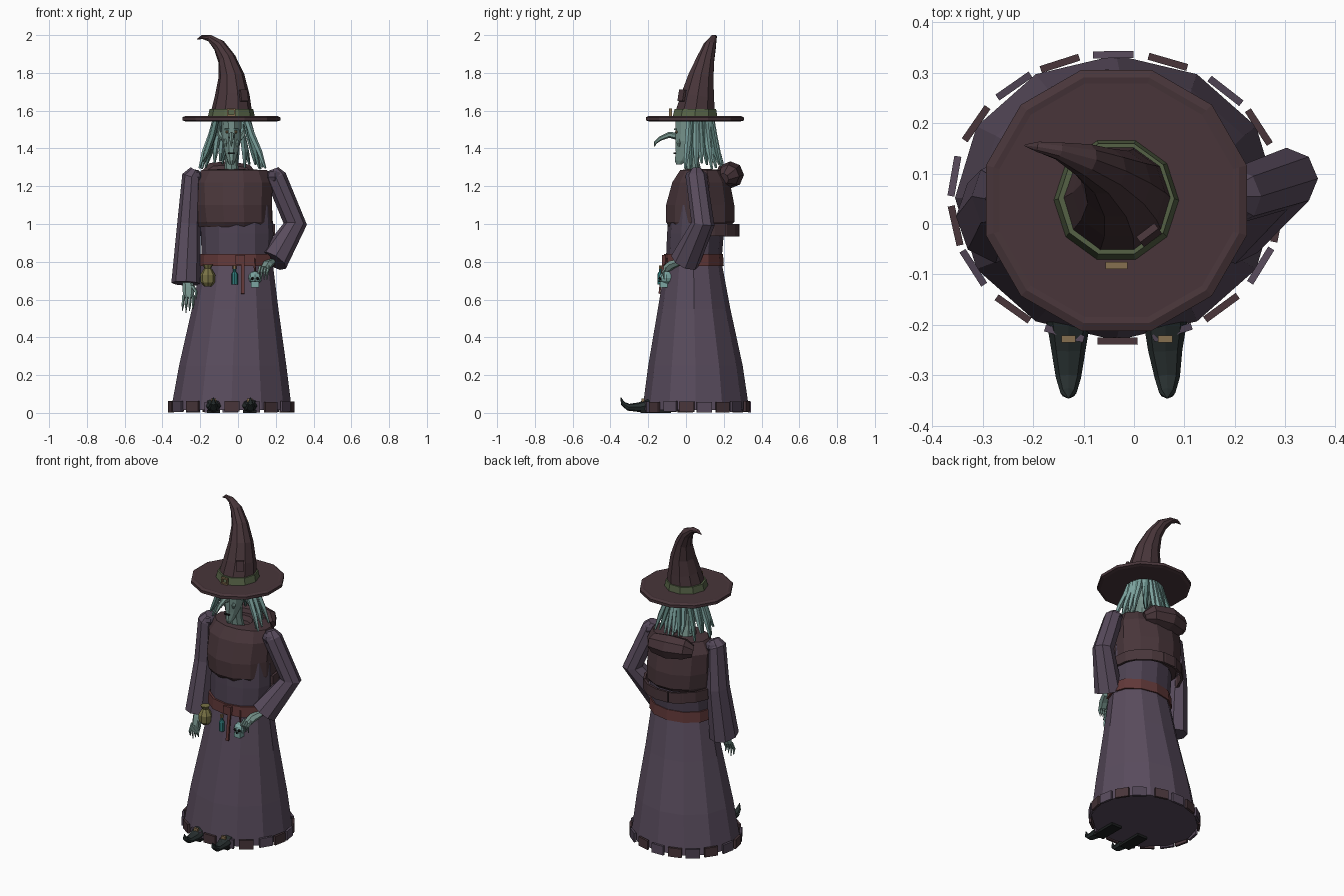
import bpy, bmesh, random
from math import sin, cos, pi, radians
from mathutils import Vector, Matrix

random.seed(4)
COLS = dict(purple=(.10, .072, .11), plum=(.075, .055, .085), maroon=(.065, .036, .042), belt=(.12, .04, .04),
            band=(.09, .12, .06), skin=(.18, .29, .26), hair=(.20, .36, .34), hair_dark=(.11, .22, .20),
            gold=(.24, .16, .08), olive=(.19, .17, .06), teal=(.03, .20, .20), bone=(.20, .38, .36),
            boot=(.02, .028, .028), dark=(.01, .012, .012))
MATS = {}
for k, c in COLS.items():
    MATS[k] = bpy.data.materials.new(k)
    MATS[k].diffuse_color = (*c, 1)


def finish(name, bm, mat):
    bmesh.ops.recalc_face_normals(bm, faces=bm.faces)
    me = bpy.data.meshes.new(name)
    bm.to_mesh(me)
    bm.free()
    ob = bpy.data.objects.new(name, me)
    bpy.context.collection.objects.link(ob)
    me.materials.append(MATS[mat])
    return ob


def skin_rings(name, rings, mat):
    """Bridge point rings and cap both ends."""
    bm = bmesh.new()
    vs = [[bm.verts.new(p) for p in r] for r in rings]
    n = len(vs[0])
    for a, b in zip(vs, vs[1:]):
        for i in range(n):
            j = (i + 1) % n
            bm.faces.new((a[i], a[j], b[j], b[i]))
    bm.faces.new(vs[0])
    bm.faces.new(vs[-1])
    return finish(name, bm, mat)


def loft(name, rings, n, mat, phase=0.0):
    """Horizontal ellipses: (cx, cy, z, rx, ry)."""
    return skin_rings(name, [[(cx + rx * cos(2 * pi * i / n + phase), cy + ry * sin(2 * pi * i / n + phase), z)
                              for i in range(n)] for cx, cy, z, rx, ry in rings], mat)


def tube(name, pts, radii, mat, n=6, ref=(0, 1, 0), squash=1.0):
    pts = [Vector(p) for p in pts]
    rings = []
    for k, p in enumerate(pts):
        t = Vector()
        if k:
            t += (p - pts[k - 1]).normalized()
        if k < len(pts) - 1:
            t += (pts[k + 1] - p).normalized()
        t.normalize()
        s = t.cross(Vector(ref)).normalized()
        u = s.cross(t)
        rings.append([p + radii[k] * (s * cos(2 * pi * i / n) + u * squash * sin(2 * pi * i / n)) for i in range(n)])
    return skin_rings(name, rings, mat)


def box(name, loc, size, mat, rz=0.0, rx=0.0):
    bm = bmesh.new()
    m = Matrix.Translation(loc) @ Matrix.Rotation(rz, 4, 'Z') @ Matrix.Rotation(rx, 4, 'X') @ Matrix.Diagonal((*size, 1))
    bmesh.ops.create_cube(bm, size=1, matrix=m)
    return finish(name, bm, mat)


def ball(name, loc, size, mat, u=8, v=6):
    bm = bmesh.new()
    bmesh.ops.create_uvsphere(bm, u_segments=u, v_segments=v, radius=1,
                              matrix=Matrix.Translation(loc) @ Matrix.Diagonal((*size, 1)))
    return finish(name, bm, mat)


def patches(name, c, rx, ry, z, h, w, angles, mats, tilt=0.0):
    """Cloth tatters set tangent to an ellipse."""
    for k, d in enumerate(angles):
        a = radians(d + random.uniform(-2, 2))
        rz = Vector((-rx * sin(a), ry * cos(a))).to_2d()
        ang = Vector((1, 0)).angle_signed(rz) * -1
        box(f"{name}_{k}", (c[0] + rx * cos(a), c[1] + ry * sin(a), z + random.uniform(0, .006)),
            (w, .014, h), mats[k % len(mats)], ang, tilt)


# Robe skirt and bodice
loft("skirt", [(-.035, .052, .015, .32, .283), (-.028, .05, .25, .284, .25), (-.015, .043, .55, .229, .192),
               (-.005, .04, .80, .188, .148)], 12, 'purple', pi / 2)
loft("bodice", [(-.005, .04, .79, .186, .147), (-.005, .05, .95, .192, .15), (-.01, .06, 1.1, .19, .15)],
     12, 'plum', pi / 2)
patches("hem_patch", (-.035, .052), .325, .284, .03, .056, .08, range(10, 370, 20), ['purple', 'maroon', 'plum', 'maroon'])

# Shoulder cape with tattered back edge and rolled hood
loft("cape", [(-.02, .07, .985, .195, .165), (-.02, .075, 1.01, .206, .187), (-.025, .075, 1.10, .212, .187),
              (-.025, .08, 1.22, .215, .158), (-.02, .08, 1.285, .18, .115), (-.035, .07, 1.29, .075, .07),
              (-.035, .07, 1.265, .06, .055)], 12, 'maroon', pi / 12)
patches("cape_patch", (-.02, .085), .205, .19, .965, .065, .085, range(5, 186, 22), ['maroon'])
tube("hood_roll", [(-.18, .19, 1.25), (-.14, .215, 1.262), (-.05, .235, 1.26), (.05, .225, 1.255), (.09, .20, 1.24)],
     [.035, .062, .072, .06, .03], 'maroon', 8)

# Belt, buckle and hanging strap
loft("belt", [(-.005, .04, .778, .203, .160), (-.005, .04, .842, .2, .156)], 12, 'belt', pi / 2)
box("belt_buckle", (.012, -.118, .81), (.05, .02, .05), 'belt')
box("belt_strap", (.025, -.13, .72), (.018, .01, .18), 'belt', 0, -.12)

# Pouch, bottle and skull charm
loft("pouch", [(-.16, -.095, z, r, r) for z, r in
               ((.67, .02), (.69, .037), (.73, .04), (.755, .026), (.765, .018), (.785, .028))], 8, 'olive')
loft("bottle", [(-.018, -.135, z, r, r) for z, r in ((.68, .017), (.735, .017), (.748, .008), (.765, .008))], 8, 'teal')
loft("bottle_cork", [(-.018, -.135, .763, .01, .01), (-.018, -.135, .78, .01, .01)], 6, 'gold')
ball("skull", (.09, -.102, .715), (.037, .042, .035), 'bone')
box("skull_jaw", (.09, -.118, .68), (.04, .04, .03), 'bone')
for s in (-1, 1):
    ball("skull_socket", (.09 + s * .014, -.137, .712), (.009, .008, .009), 'dark', 6, 4)
box("skull_nose", (.09, -.141, .697), (.007, .008, .01), 'dark')
tube("skull_cord", [(.085, -.1, .82), (.09, -.105, .74)], [.006, .006], 'belt', 5)

# Sleeves: one hanging, one bent to the hip
tube("hanging_sleeve", [(-.225, .05, 1.285), (-.245, .05, 1.25), (-.26, .055, 1.0), (-.275, .015, .685)],
     [.03, .052, .062, .078], 'purple', 8, squash=1.2)
tube("bent_sleeve", [(.185, .055, 1.29), (.20, .055, 1.25), (.303, .09, 1.0), (.185, -.005, .805)],
     [.03, .056, .062, .08], 'purple', 8)
for x in (-.235, .195):
    ball("shoulder_cap", (x, .055, 1.25), (.05, .06, .04), 'plum')

# Hands with thin pointed fingers
tube("hanging_palm", [(-.27, .0, .72), (-.262, -.025, .66), (-.262, -.04, .61)], [.022, .032, .028], 'skin', 6, squash=.6)
for i in range(4):
    x = -.288 + i * .017
    tube(f"hanging_finger_{i}", [(x, -.038, .62), (x - .004 + i * .001, -.058, .575), (x - .007 + i * .002, -.05, .53 + .01 * abs(i - 1))],
         [.009, .008, .002], 'skin', 5)
tube("hanging_thumb", [(-.24, -.035, .67), (-.222, -.06, .64), (-.222, -.07, .60)], [.01, .009, .002], 'skin', 5)
tube("hip_palm", [(.18, -.03, .80), (.155, -.075, .785), (.14, -.105, .76)], [.022, .03, .026], 'skin', 6, (0, 0, 1), .8)
for i in range(4):
    x = .118 + i * .015
    tube(f"hip_finger_{i}", [(x, -.1, .775), (x - .008, -.122, .745), (x - .01, -.115, .705)], [.009, .008, .002], 'skin', 5)

# Head and neck
loft("neck", [(-.035, .045, 1.25, .042, .045), (-.035, .03, 1.33, .034, .04), (-.035, .03, 1.40, .034, .04)], 8, 'skin')
loft("head", [(-.035, -.038, 1.315, .012, .014), (-.035, -.025, 1.335, .022, .036), (-.035, .0, 1.385, .037, .057),
              (-.035, .015, 1.44, .05, .075), (-.035, .02, 1.5, .052, .08), (-.035, .025, 1.56, .055, .085)],
     10, 'skin', pi / 2 + pi / 10)
tube("hooked_nose", [(-.035, -.05, 1.465), (-.035, -.09, 1.472), (-.035, -.135, 1.453), (-.035, -.163, 1.43), (-.035, -.166, 1.41)],
     [.019, .016, .012, .008, .002], 'skin', 6, (1, 0, 0))
box("mouth", (-.035, -.06, 1.375), (.035, .012, .007), 'dark')
for s in (-1, 1):
    ball("eye", (-.035 + s * .023, -.05, 1.487), (.010, .008, .008), 'gold', 6, 4)
    box("brow", (-.035 + s * .024, -.057, 1.502), (.026, .014, .009), 'hair_dark')
    tube("ear", [(-.035 + s * .045, .02, 1.45), (-.035 + s * .062, .03, 1.475), (-.035 + s * .07, .045, 1.505)],
         [.014, .013, .002], 'skin', 5)
    loft("cheek", [(-.035 + s * .031, -.037, z, r, r) for z, r in ((1.41, .006), (1.43, .014), (1.45, .005))], 5, 'skin')

# Hair strands fanned around sides and back
for i in range(20):
    a = radians(-22 + i * 224 / 19)
    c, s = cos(a), sin(a)
    f = random.uniform(-.012, .012)
    zb = 1.305 + random.uniform(-.02, .03)
    pts = [(-.035 + c * rx + f * k, .05 + s * ry, z) for k, (rx, ry, z) in
           enumerate(((.085, .085, 1.56), (.105, .10, 1.47), (.135, .12, 1.38), (.155, .145, zb)))]
    tube(f"hair_strand_{i}", pts, [.016, .017, .015, .006], 'hair_dark' if i % 3 == 1 else 'hair', 5)

# Pointed hat
loft("hat_brim", [(-.035, .047, z, r, r) for z, r in ((1.543, .25), (1.548, .268), (1.565, .268), (1.572, .252), (1.57, .24))],
     12, 'maroon', pi / 12)
loft("hat_band", [(-.035, .047, 1.565, .125, .125), (-.035, .05, 1.61, .115, .115)], 10, 'band')
tube("hat_cone", [(-.035, .047, 1.565), (-.03, .062, 1.68), (-.035, .08, 1.78), (-.06, .105, 1.875), (-.10, .127, 1.945),
                  (-.15, .145, 1.984), (-.19, .153, 1.99), (-.216, .156, 1.978)],
     [.114, .092, .07, .048, .034, .018, .011, .002], 'maroon', 10)
for dx, dz, w, h in ((-.018, 0, .008, .04), (.018, 0, .008, .04), (0, .016, .044, .008), (0, -.016, .044, .008)):
    box("hat_buckle", (-.035 + dx, -.082, 1.592 + dz), (w, .014, h), 'gold')
box("hat_patch", (.03, -.022, 1.68), (.045, .014, .06), 'maroon', .65, -.2)

# Curled boots
for x, d in ((-.13, 0), (.062, .004)):
    tube("boot", [(x, -.08, .045), (x, -.19, .042), (x, -.25, .03), (x + d, -.305, .03), (x + d, -.335, .05), (x + d, -.345, .082)],
         [.04, .044, .034, .025, .016, .002], 'boot', 8, (0, 0, 1), .75)
    box("boot_sole", (x, -.16, .008), (.07, .16, .016), 'dark')
    box("boot_buckle", (x, -.228, .066), (.028, .014, .02), 'gold')
